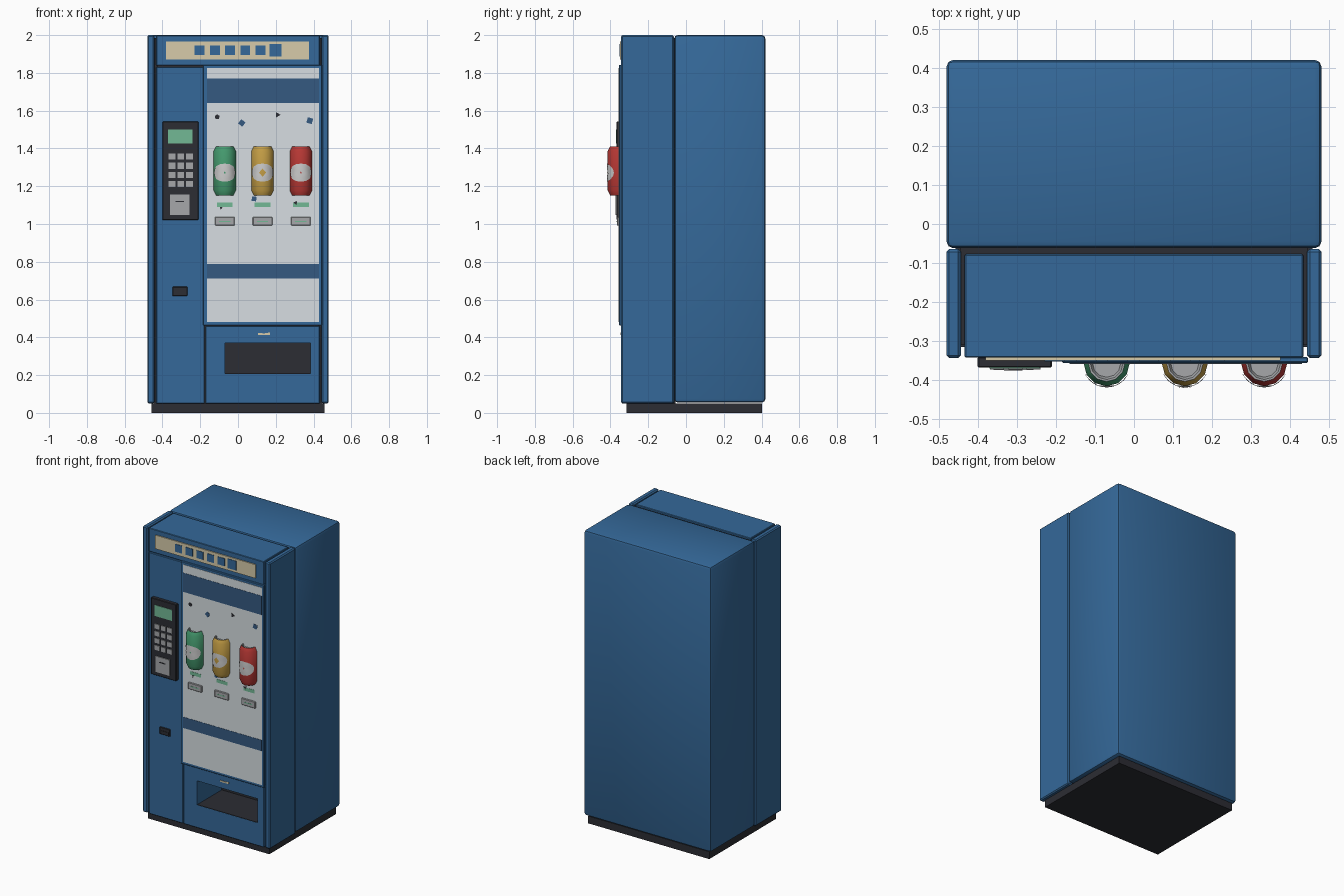
import bpy, bmesh, math
from mathutils import Vector

if "Cube" in bpy.data.objects:
    bpy.data.objects.remove(bpy.data.objects["Cube"])

def mat(name, r, g, b):
    m = bpy.data.materials.new(name)
    m.diffuse_color = (r, g, b, 1)
    m.use_nodes = True
    m.node_tree.nodes["Principled BSDF"].inputs["Base Color"].default_value = m.diffuse_color
    return m

BLUE = mat("cabinet_blue", 0.035, 0.14, 0.32)
NAVY = mat("navy", 0.035, 0.10, 0.22)
DARK = mat("dark", 0.025, 0.026, 0.033)
WHITE = mat("panel_white", 0.68, 0.73, 0.76)
CREAM = mat("cream", 0.68, 0.60, 0.40)
GREY = mat("grey", 0.38, 0.39, 0.40)
MINT = mat("mint", 0.17, 0.48, 0.30)
GREEN = mat("can_green", 0.06, 0.33, 0.16)
YELLOW = mat("can_yellow", 0.55, 0.34, 0.06)
RED = mat("can_red", 0.48, 0.04, 0.035)
LABEL = mat("label_white", 0.75, 0.75, 0.73)

def finish(name, bm, m):
    me = bpy.data.meshes.new(name)
    bm.normal_update()
    bm.to_mesh(me)
    bm.free()
    ob = bpy.data.objects.new(name, me)
    bpy.context.collection.objects.link(ob)
    me.materials.append(m)
    return ob

def box(name, x, y, z, m, bevel=0, seg=1):
    """Box from (min, max) pairs, optionally with bevelled edges."""
    bm = bmesh.new()
    bmesh.ops.create_cube(bm, size=1)
    for v in bm.verts:
        v.co = Vector([(a + b) / 2 + c * (b - a) for c, (a, b) in zip(v.co, (x, y, z))])
    if bevel:
        bmesh.ops.bevel(bm, geom=bm.edges[:], offset=bevel, segments=seg,
                        profile=0.5, affect='EDGES')
    return finish(name, bm, m)

def prism(name, pts, y0, y1, m):
    """Flat outline in x/z, extruded between two depths."""
    bm = bmesh.new()
    f = bm.faces.new([bm.verts.new((x, y0, z)) for x, z in pts])
    r = bmesh.ops.extrude_face_region(bm, geom=[f])
    for v in r["geom"]:
        if isinstance(v, bmesh.types.BMVert):
            v.co.y = y1
    bmesh.ops.recalc_face_normals(bm, faces=bm.faces[:])
    return finish(name, bm, m)

def smooth(ob, deg=35):
    bpy.ops.object.select_all(action='DESELECT')
    ob.select_set(True)
    bpy.context.view_layer.objects.active = ob
    bpy.ops.object.shade_smooth_by_angle(angle=math.radians(deg))

# Cabinet shell
box("plinth", (-0.457, 0.457), (-0.315, 0.402), (0, 0.05), DARK)
smooth(box("rear_cabinet", (-0.48, 0.48), (-0.062, 0.42), (0.055, 2.0), BLUE, 0.018, 2))
for side, s in (("left", -1), ("right", 1)):
    box(side + "_post", sorted((s * 0.443, s * 0.48)), (-0.343, -0.064), (0.05, 2.0), BLUE, 0.007)
    box(side + "_gap", sorted((s * 0.425, s * 0.447)), (-0.31, -0.07), (0.05, 1.985), DARK)
box("rear_gap", (-0.445, 0.445), (-0.078, -0.055), (0.05, 1.985), DARK)

# Door front sections
D = (-0.342, -0.077)
box("header", (-0.433, 0.433), D, (1.838, 1.998), BLUE, 0.003)
box("control_column", (-0.433, -0.178), D, (0.05, 1.832), BLUE, 0.003)
box("display_core", (-0.172, 0.433), D, (0.466, 1.832), BLUE, 0.003)
lower = box("delivery_panel", (-0.172, 0.433), D, (0.05, 0.460), BLUE, 0.003)

# Delivery opening
cutter = box("opening_cutter", (-0.068, 0.385), (-0.5, 0.1), (0.205, 0.37), BLUE)
cutter.hide_render = True
mod = lower.modifiers.new("opening", 'BOOLEAN')
mod.operation, mod.solver, mod.object = 'DIFFERENCE', 'EXACT', cutter
bpy.context.view_layer.objects.active = lower
bpy.ops.object.modifier_apply(modifier=mod.name)
bpy.data.objects.remove(cutter)
box("delivery_floor", (-0.07, 0.387), (-0.341, -0.078), (0.200, 0.208), DARK)
prism("delivery_arrow", [(0.105, 0.413), (0.17, 0.413), (0.17, 0.426), (0.14, 0.421), (0.105, 0.423)],
      -0.346, -0.34, CREAM)

# Header sign with square tiles
box("sign_panel", (-0.38, 0.375), (-0.349, -0.34), (1.872, 1.965), CREAM)
for i in range(6):
    x, h = -0.203 + 0.0805 * i, 0.032 if i == 5 else 0.026
    box(f"sign_tile_{i}", (x - h, x + h), (-0.352, -0.348), (1.92 - h, 1.92 + h), BLUE)

# Display panel with coloured bands
box("display_frame", (-0.185, 0.445), (-0.355, -0.340), (0.463, 1.843), BLUE, 0.003)
box("display_panel", (-0.165, 0.43), (-0.357, -0.35), (0.48, 1.825), WHITE)
box("upper_band", (-0.165, 0.43), (-0.3585, -0.35), (1.64, 1.77), NAVY)
box("lower_band", (-0.165, 0.43), (-0.3585, -0.35), (0.712, 0.787), NAVY)

# Scattered confetti
for i, (x, z, r, n, a, m) in enumerate([
        (-0.11, 1.567, 0.014, 5, 0.3, DARK), (0.02, 1.535, 0.02, 4, 0.1, NAVY),
        (0.21, 1.578, 0.016, 3, 0.0, DARK), (0.38, 1.547, 0.021, 4, 0.5, NAVY),
        (0.085, 1.133, 0.017, 4, 0.7, NAVY), (-0.09, 1.085, 0.009, 3, 0.4, DARK),
        (0.305, 1.112, 0.013, 3, 0.9, DARK)]):
    pts = [(x + r * math.cos(a + k * math.tau / n), z + r * math.sin(a + k * math.tau / n))
           for k in range(n)]
    prism(f"confetti_{i}", pts, -0.3585, -0.355, m)

# Half-round cans, labels, price strips and selection buttons
CAN_Y = -0.356
PROFILE = [(0, 1.392), (0.036, 1.392), (0.042, 1.409), (0.047, 1.409), (0.059, 1.385),
           (0.059, 1.178), (0.046, 1.152), (0, 1.152)]

def can(name, cx, m, n=6):
    bm = bmesh.new()
    rings = [[bm.verts.new((cx + r * math.cos(math.pi * k / n),
                            CAN_Y - r * math.sin(math.pi * k / n), z))
              for k in range(n + 1)] for r, z in PROFILE]
    for j, (a, b) in enumerate(zip(rings, rings[1:])):
        for k in range(n):
            f = bm.faces.new((a[k], b[k], b[k + 1], a[k + 1]))
            f.material_index = 1 if j in (0, 1, 2) else 0
    bmesh.ops.remove_doubles(bm, verts=bm.verts[:], dist=1e-5)
    bmesh.ops.recalc_face_normals(bm, faces=bm.faces[:])
    ob = finish(name, bm, m)
    ob.data.materials.append(GREY)
    smooth(ob, 40)

def can_patch(name, cx, cz, ang, height, radius, m, n):
    """Oval patch wrapped around the can front."""
    bm = bmesh.new()
    def pt(t, k):
        u = ang * t * math.cos(math.tau * k / n)
        return bm.verts.new((cx + radius * math.sin(u), CAN_Y - radius * math.cos(u),
                             cz + height * t * math.sin(math.tau * k / n)))
    rings = [[pt(t, k) for k in range(n)] for t in (0.35, 0.7, 1.0)]
    bm.faces.new(rings[0])
    for a, b in zip(rings, rings[1:]):
        for k in range(n):
            bm.faces.new((a[k], b[k], b[(k + 1) % n], a[(k + 1) % n]))
    smooth(finish(name, bm, m), 40)

for i, (x, m) in enumerate([(-0.07, GREEN), (0.13, YELLOW), (0.333, RED)]):
    can(f"can_{i}", x, m)
    can_patch(f"can_label_{i}", x, 1.272, 1.15, 0.048, 0.062, LABEL, 16)
    box(f"price_strip_{i}", (x - 0.042, x + 0.042), (-0.3585, -0.355), (1.09, 1.113), MINT)
    box(f"select_button_{i}", (x - 0.052, x + 0.052), (-0.366, -0.355), (0.992, 1.038), GREY, 0.003)
    box(f"button_mark_{i}", (x - 0.03, x + 0.03), (-0.367, -0.365), (1.011, 1.017), MINT)
can_patch("label_diamond", 0.13, 1.272, 0.3, 0.022, 0.0635, YELLOW, 4)

# Payment console
box("console", (-0.4, -0.21), (-0.367, -0.34), (1.02, 1.542), DARK, 0.003)
box("console_screen", (-0.37, -0.24), (-0.370, -0.365), (1.425, 1.5), MINT)
for r in range(4):
    for c in range(3):
        x, z = -0.35 + 0.0465 * c, 1.357 - 0.0485 * r
        box(f"key_{r}_{c}", (x - 0.018, x + 0.018), (-0.372, -0.365), (z - 0.016, z + 0.016), GREY)
box("card_plate", (-0.36, -0.257), (-0.373, -0.365), (1.047, 1.155), GREY)
box("card_slot", (-0.332, -0.285), (-0.3745, -0.372), (1.116, 1.123), DARK)

# Coin return cup
box("coin_return", (-0.348, -0.268), (-0.349, -0.34), (0.618, 0.668), DARK, 0.003)
box("coin_flap", (-0.338, -0.278), (-0.351, -0.348), (0.63, 0.645), DARK)
